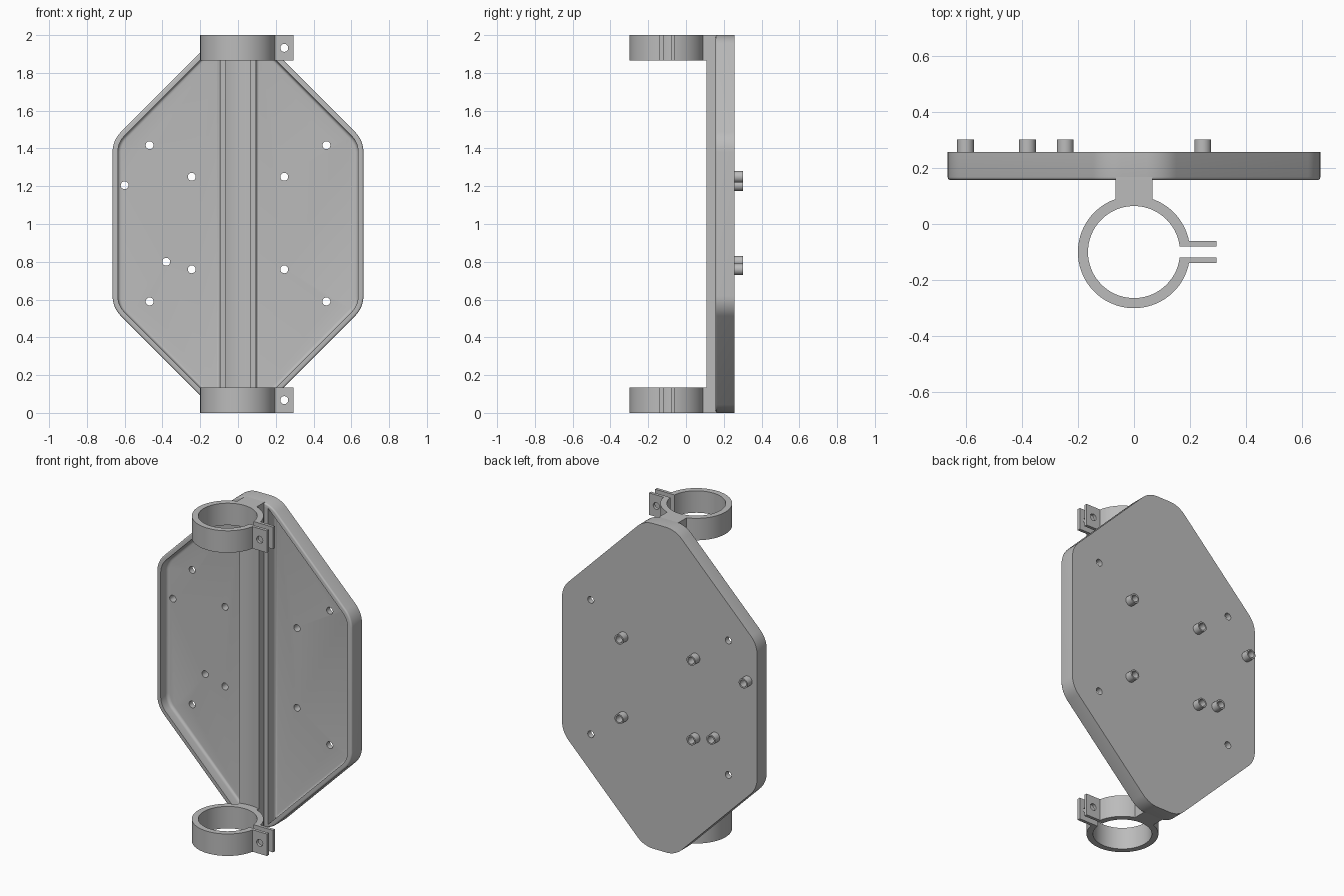
import bpy
import bmesh
from math import sin, cos, tan, pi, asin, sqrt
from mathutils import Vector

if "Cube" in bpy.data.objects:
    bpy.data.objects.remove(bpy.data.objects["Cube"], do_unlink=True)

grey = bpy.data.materials.new("plain grey")
grey.use_nodes = True
COLOUR = (0.5, 0.5, 0.5, 1)
grey.diffuse_color = COLOUR
grey.node_tree.nodes["Principled BSDF"].inputs["Base Color"].default_value = COLOUR


def arc(cx, cy, r, a, b, n):
    return [(cx + r * cos(a + (b - a) * i / n), cy + r * sin(a + (b - a) * i / n))
            for i in range(n + 1)]


def rounded(points, radii, n=8):
    """Round each polygon corner with its own radius."""
    out = []
    for i, (p, r) in enumerate(zip(points, radii)):
        p = Vector(p)
        if r == 0:
            out.append(tuple(p))
            continue
        a = (Vector(points[i - 1]) - p).normalized()
        b = (Vector(points[(i + 1) % len(points)]) - p).normalized()
        half = a.angle(b) / 2
        centre = p + (a + b).normalized() * r / sin(half)
        start = p + a * r / tan(half) - centre
        end = p + b * r / tan(half) - centre
        sweep = pi - 2 * half
        for k in range(n + 1):
            t = k / n
            v = (start * sin((1 - t) * sweep) + end * sin(t * sweep)) / sin(sweep)
            out.append(tuple(centre + v))
    return out


def prism(name, points, lo, hi, axis="Z", bevel_at=None, bevel=0.0, steps=4):
    """Extrude a flat profile along Y or Z, optionally rounding one end rim."""
    bm = bmesh.new()
    place = (lambda u, v, d: (u, d, v)) if axis == "Y" else (lambda u, v, d: (u, v, d))
    face = bm.faces.new([bm.verts.new(place(u, v, lo)) for u, v in points])
    top = bmesh.ops.extrude_face_region(bm, geom=[face])["geom"]
    k = 1 if axis == "Y" else 2
    for v in top:
        if isinstance(v, bmesh.types.BMVert):
            v.co[k] = hi
    bmesh.ops.recalc_face_normals(bm, faces=bm.faces)
    if bevel_at is not None:
        rim = [e for e in bm.edges if all(abs(v.co[k] - bevel_at) < 1e-5 for v in e.verts)]
        bmesh.ops.bevel(bm, geom=rim, offset=bevel, segments=steps, profile=0.5, affect="EDGES")
    mesh = bpy.data.meshes.new(name)
    bm.to_mesh(mesh)
    bm.free()
    mesh.materials.append(grey)
    ob = bpy.data.objects.new(name, mesh)
    bpy.context.collection.objects.link(ob)
    return ob


def select(ob):
    bpy.ops.object.select_all(action="DESELECT")
    ob.select_set(True)
    bpy.context.view_layer.objects.active = ob


def combine(ob, tool, operation):
    select(ob)
    tool.hide_render = True
    mod = ob.modifiers.new("combine", "BOOLEAN")
    mod.operation = operation
    mod.solver = "EXACT"
    mod.object = tool
    bpy.ops.object.modifier_apply(modifier=mod.name)
    bpy.data.objects.remove(tool, do_unlink=True)


def rod(x, z, r, lo, hi):
    return prism("rod", arc(x, z, r, 0, 2 * pi, 24)[:-1], lo, hi, "Y")


FRONT, BACK, FLOOR = 0.157, 0.257, 0.223
CLAMP_H, RIB, HOLE = 0.135, 0.066, 0.021
RING_Y, R_OUT, R_IN = -0.1, 0.2, 0.164

# Backing plate: elongated octagon with rounded corners
W, SIDE, TIP = 0.664, 0.443, 0.107
quarter = [(W, 1 - SIDE), (W, 1 + SIDE), (TIP, 2)]
outline = quarter + [(-TIP, 2), (-W, 1 + SIDE), (-W, 1 - SIDE), (-TIP, 0), (TIP, 0)]
plate = prism("backing_plate", rounded(outline, [0.15] * 8), FRONT, BACK, "Y",
              bevel_at=FRONT, bevel=0.01)

# Standoffs on the back
standoffs = [(-0.6, 1.205), (-0.38, 0.8)] + [(x, z) for x in (-0.245, 0.245) for z in (0.76, 1.25)]
for x, z in standoffs:
    combine(plate, rod(x, z, 0.03, BACK - 0.01, 0.302), "UNION")

# Pockets on either side of the centre web
wall = 0.028
pocket_w, web = W - wall, 0.095
diagonal = W + SIDE - wall * sqrt(2)
for s in (-1, 1):
    shape = [(s * web, 1 - diagonal + web), (s * pocket_w, 1 - diagonal + pocket_w),
             (s * pocket_w, 1 + diagonal - pocket_w), (s * web, 1 + diagonal - web)]
    pocket = prism("pocket", rounded(shape, [0, 0.12, 0.12, 0]), FRONT - 0.1, FLOOR, "Y",
                   bevel_at=FLOOR, bevel=0.018)
    combine(plate, pocket, "DIFFERENCE")

# Holes through standoffs and plate corners
corners = [(x, z) for x in (-0.468, 0.468) for z in (0.59, 1.417)]
for x, z in standoffs + corners:
    combine(plate, rod(x, z, HOLE, 0, 0.5), "DIFFERENCE")

# Spine with a hollow front face
reach = 0.218
a = asin(RIB / reach)
hollow = arc(0, RING_Y, reach, pi / 2 - a, pi / 2 + a, 12)
spine = prism("spine", hollow + [(-RIB, FRONT + 0.01), (RIB, FRONT + 0.01)],
              CLAMP_H - 0.01, 2 - CLAMP_H + 0.01)

# Split clamp rings with ears and a neck to the plate
GAP, EAR, EAR_X = 0.02, 0.039, 0.294
ear_a, gap_a, neck_a = asin(EAR / R_OUT), asin(GAP / R_IN), asin(RIB / R_OUT)
profile = ([(EAR_X, RING_Y + GAP), (EAR_X, RING_Y + EAR)]
           + arc(0, RING_Y, R_OUT, ear_a, pi / 2 - neck_a, 20)
           + [(RIB, FRONT + 0.01), (-RIB, FRONT + 0.01)]
           + arc(0, RING_Y, R_OUT, pi / 2 + neck_a, 2 * pi - ear_a, 48)
           + [(EAR_X, RING_Y - EAR), (EAR_X, RING_Y - GAP)]
           + arc(0, RING_Y, R_IN, 2 * pi - gap_a, gap_a, 64))
parts = [plate, spine]
for name, z in (("lower_clamp", 0), ("upper_clamp", 2 - CLAMP_H)):
    clamp = prism(name, profile, z, z + CLAMP_H)
    combine(clamp, rod(0.245, z + CLAMP_H / 2, HOLE, -0.3, 0.1), "DIFFERENCE")
    parts.append(clamp)

for ob in parts:
    select(ob)
    bpy.ops.object.shade_smooth_by_angle(angle=pi / 6)
